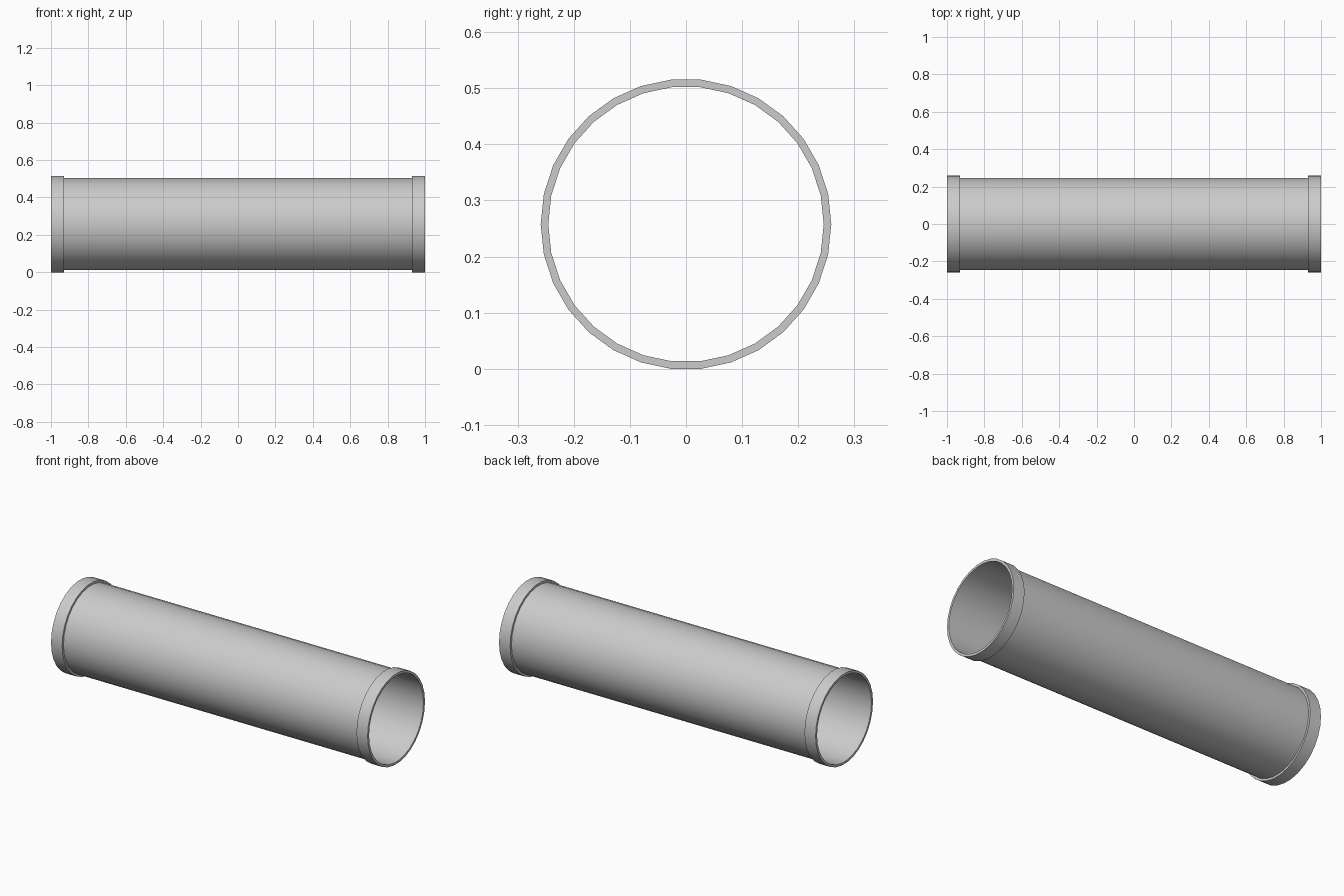
import bpy, bmesh, math

if "Cube" in bpy.data.objects:
    bpy.data.objects.remove(bpy.data.objects["Cube"])

SIDES = 30
R_COLLAR, R_BODY, R_BORE = 0.259, 0.2465, 0.2455
COLLAR_X = 0.93
CENTRE_Z = R_COLLAR * math.cos(math.pi / SIDES)   # flat side rests on z = 0

# Closed wall profile (x, radius): bore, end collar, body, end collar
half = [(COLLAR_X, R_BODY), (COLLAR_X, R_COLLAR), (1, R_COLLAR), (1, R_BORE)]
profile = half + [(-x, r) for x, r in reversed(half)]

# Lathe the profile around the x axis
bm = bmesh.new()
rings = []
for i in range(SIDES):
    a = 2 * math.pi * i / SIDES
    rings.append([bm.verts.new((x, r * math.cos(a), CENTRE_Z + r * math.sin(a)))
                  for x, r in profile])
n = len(profile)
for i in range(SIDES):
    p, q = rings[i], rings[(i + 1) % SIDES]
    for j in range(n):
        k = (j + 1) % n
        bm.faces.new((p[j], p[k], q[k], q[j]))
bmesh.ops.recalc_face_normals(bm, faces=bm.faces)

mesh = bpy.data.meshes.new("flanged_pipe")
bm.to_mesh(mesh)
bm.free()
pipe = bpy.data.objects.new("flanged_pipe", mesh)
bpy.context.collection.objects.link(pipe)

# Smooth round walls, crisp collar edges
bpy.context.view_layer.objects.active = pipe
pipe.select_set(True)
bpy.ops.object.shade_smooth_by_angle(angle=math.radians(30))
